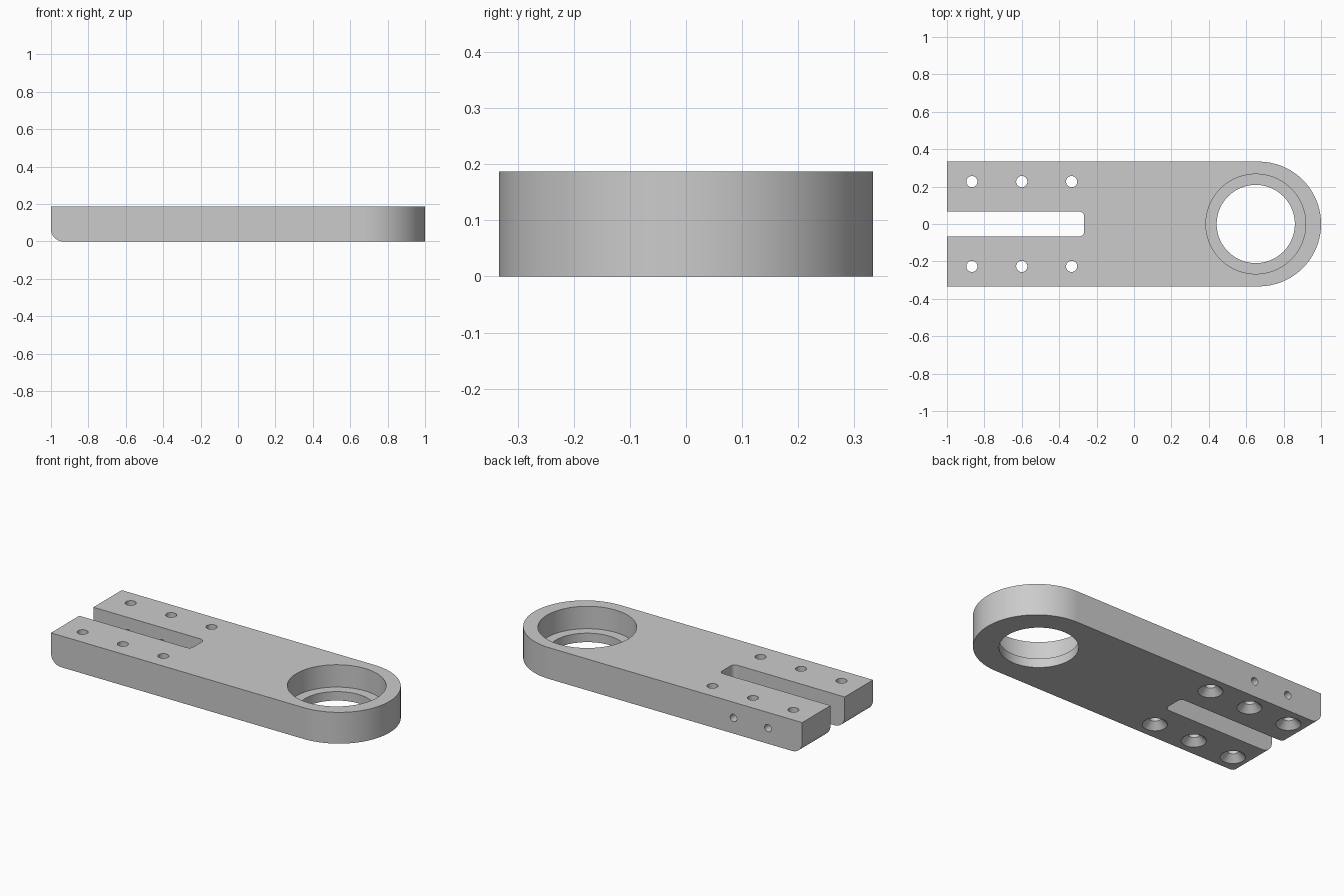
import bpy, bmesh, math
from mathutils import Matrix, Vector

cube = bpy.data.objects.get("Cube")
if cube:
    bpy.data.objects.remove(cube, do_unlink=True)

U = 2 / 75            # one design unit: the plate is 75 long, 25 wide, 7 thick
THICK = 7 * U
HALF = 12.5 * U

metal = bpy.data.materials.new("plain grey metal")
metal.use_nodes = True
grey = (0.6, 0.6, 0.6, 1)
metal.diffuse_color = grey
metal.node_tree.nodes["Principled BSDF"].inputs["Base Color"].default_value = grey


def arc(cx, cy, r, start, end, n):
    """Points along an arc, angles in degrees."""
    angles = [math.radians(start + (end - start) * i / n) for i in range(n + 1)]
    return [(cx + r * math.cos(a), cy + r * math.sin(a)) for a in angles]


def make_object(name, bm):
    bmesh.ops.recalc_face_normals(bm, faces=bm.faces)
    mesh = bpy.data.meshes.new(name)
    bm.to_mesh(mesh)
    bm.free()
    mesh.materials.append(metal)
    obj = bpy.data.objects.new(name, mesh)
    bpy.context.collection.objects.link(obj)
    return obj


def add_turned(bm, profile, matrix, sides):
    """Closed solid of revolution from (radius, height) pairs."""
    rings = []
    for r, z in profile:
        rings.append([bm.verts.new(matrix @ Vector((x, y, z)))
                      for x, y in arc(0, 0, r, 0, 360, sides)[:-1]])
    for low, high in zip(rings, rings[1:]):
        for i in range(sides):
            j = (i + 1) % sides
            bm.faces.new((low[i], low[j], high[j], high[i]))
    bm.faces.new(rings[0][::-1])
    bm.faces.new(rings[-1])


# Plate outline: round nose, open slot with small corner fillets
slot_end, slot_half, fillet = -10 * U, 2.5 * U, U
outline = [(-1, -HALF)]
outline += arc(1 - HALF, 0, HALF, -90, 90, 64)
outline += [(-1, HALF), (-1, slot_half)]
outline += arc(slot_end - fillet, slot_half - fillet, fillet, 90, 0, 8)
outline += arc(slot_end - fillet, fillet - slot_half, fillet, 0, -90, 8)
outline += [(-1, -slot_half)]

bm = bmesh.new()
base = bm.faces.new([bm.verts.new((x, y, 0)) for x, y in outline])
top = bmesh.ops.extrude_face_region(bm, geom=[base])["geom"]
bmesh.ops.translate(bm, vec=(0, 0, THICK),
                    verts=[g for g in top if isinstance(g, bmesh.types.BMVert)])
bmesh.ops.recalc_face_normals(bm, faces=bm.faces)

# Rounded lower edge at the slotted end
lower = [e for e in bm.edges
         if all(v.co.x < -0.999 and v.co.z < 0.001 for v in e.verts)]
bmesh.ops.bevel(bm, geom=lower, offset=2.5 * U, segments=12, profile=0.5,
                affect='EDGES')
plate = make_object("clamp_plate", bm)

# Cutters for every hole
bm = bmesh.new()
over = 0.02

# Stepped bearing bore
add_turned(bm, [(0.209, -over), (0.209, 2 * U), (10 * U, 2 * U), (10 * U, THICK + over)],
           Matrix.Translation((0.651, 0, 0)), 96)

# Countersunk screw holes in both arms
drill, sink = 0.03, 2.5 * U
for side in (-1, 1):
    for x in (-32.5, -22.5, -12.5):
        add_turned(bm, [(sink, -over), (sink, 0), (drill, sink - drill),
                        (drill, THICK + over)],
                   Matrix.Translation((x * U, side * 8.5 * U, 0)), 32)

# Cross holes through the back arm into the slot
for x in (-29, -20.5):
    turn = Matrix.Rotation(math.radians(-90), 4, 'X')
    add_turned(bm, [(0.022, 0), (0.022, HALF + over)],
               Matrix.Translation((x * U, 0, THICK / 2)) @ turn, 24)

cutter = make_object("hole_cutter", bm)
cutter.hide_render = True

cut = plate.modifiers.new("holes", 'BOOLEAN')
cut.operation = 'DIFFERENCE'
cut.solver = 'EXACT'
cut.object = cutter
bpy.ops.object.select_all(action='DESELECT')
plate.select_set(True)
bpy.context.view_layer.objects.active = plate
bpy.ops.object.modifier_apply(modifier=cut.name)
bpy.data.objects.remove(cutter, do_unlink=True)

# Smooth curved walls, crisp edges
bpy.ops.object.shade_smooth_by_angle(angle=math.radians(30))
weighted = plate.modifiers.new("flat faces", 'WEIGHTED_NORMAL')
weighted.keep_sharp = True
